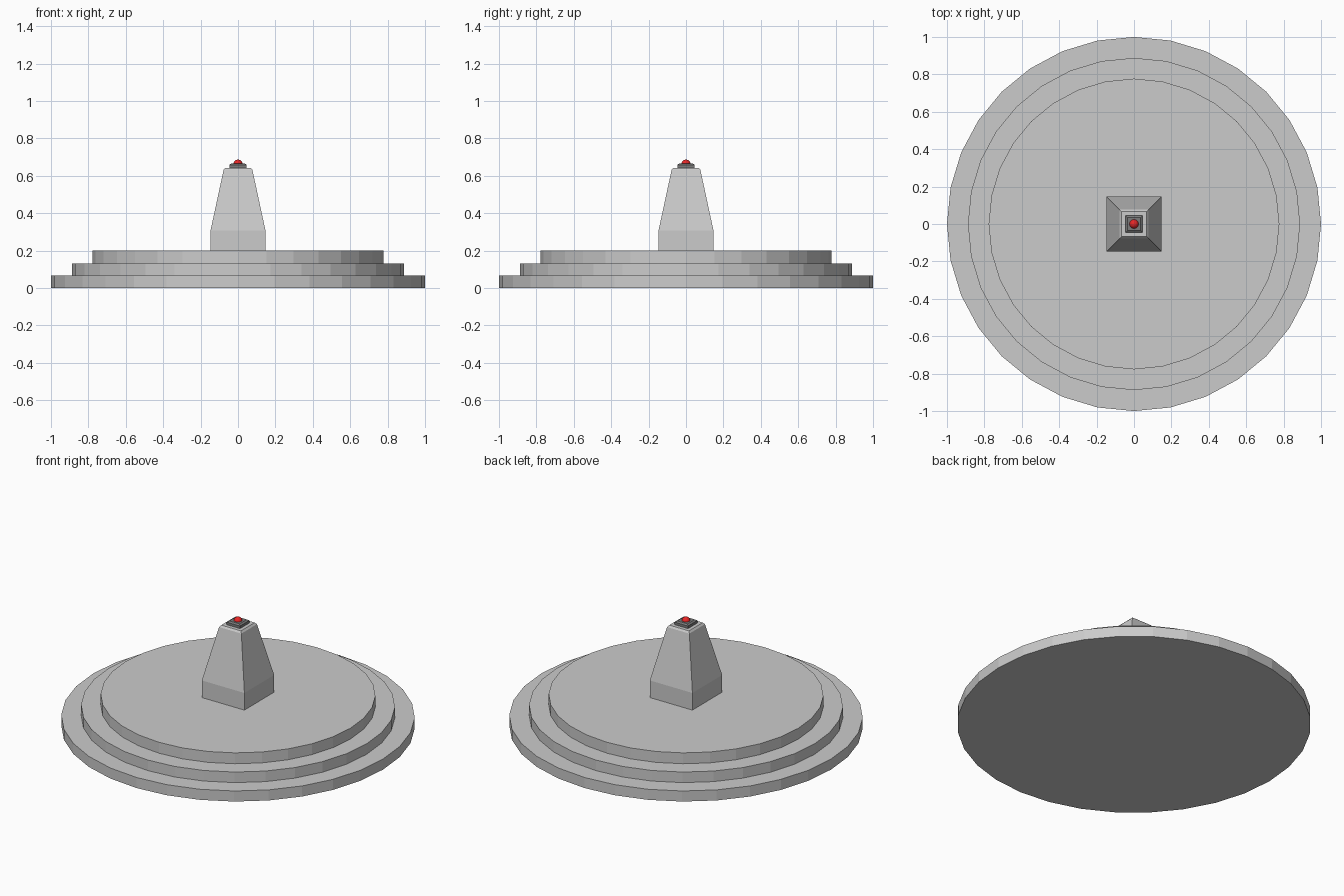
import bpy, bmesh, math

if "Cube" in bpy.data.objects:
    bpy.data.objects.remove(bpy.data.objects["Cube"])


def material(name, rgb):
    m = bpy.data.materials.new(name)
    m.diffuse_color = (*rgb, 1)
    m.use_nodes = True
    m.node_tree.nodes["Principled BSDF"].inputs["Base Color"].default_value = m.diffuse_color
    return m


def lathe(name, profile, sides, turn=0.0, mat=None):
    """Stack rings of (radius, z) and cap both ends."""
    bm = bmesh.new()
    rings = []
    for r, z in profile:
        angles = [turn + math.tau * i / sides for i in range(sides)]
        rings.append([bm.verts.new((r * math.cos(a), r * math.sin(a), z)) for a in angles])
    for a, b in zip(rings, rings[1:]):
        for i in range(sides):
            j = (i + 1) % sides
            bm.faces.new((a[i], a[j], b[j], b[i]))
    bm.faces.new(rings[0][::-1])
    bm.faces.new(rings[-1])
    me = bpy.data.meshes.new(name)
    bm.to_mesh(me)
    bm.free()
    ob = bpy.data.objects.new(name, me)
    bpy.context.collection.objects.link(ob)
    if mat:
        me.materials.append(mat)
    return ob


def square(name, profile, mat=None):
    """Square tower from (half width, z) pairs."""
    return lathe(name, [(h * math.sqrt(2), z) for h, z in profile], 4, math.pi / 4, mat)


dark = material("dark_grey", (0.2, 0.2, 0.2))
red = material("red", (0.8, 0.02, 0.02))

# Round stepped base
lathe("stepped_base", [(1, 0), (1, 0.066), (0.888, 0.066), (0.888, 0.132),
                       (0.777, 0.132), (0.777, 0.2)], 32)

# Tapered pedestal with chamfered top
square("pedestal", [(0.147, 0.2), (0.147, 0.307), (0.077, 0.632), (0.068, 0.643)])

# Button housing
square("button_housing", [(0.046, 0.643), (0.046, 0.659), (0.036, 0.666)], dark)

# Red button dome
bpy.ops.mesh.primitive_uv_sphere_add(segments=16, ring_count=8, radius=0.025,
                                     location=(0, 0, 0.662))
button = bpy.context.object
button.name = "button"
button.data.materials.append(red)
bpy.ops.object.shade_smooth()
